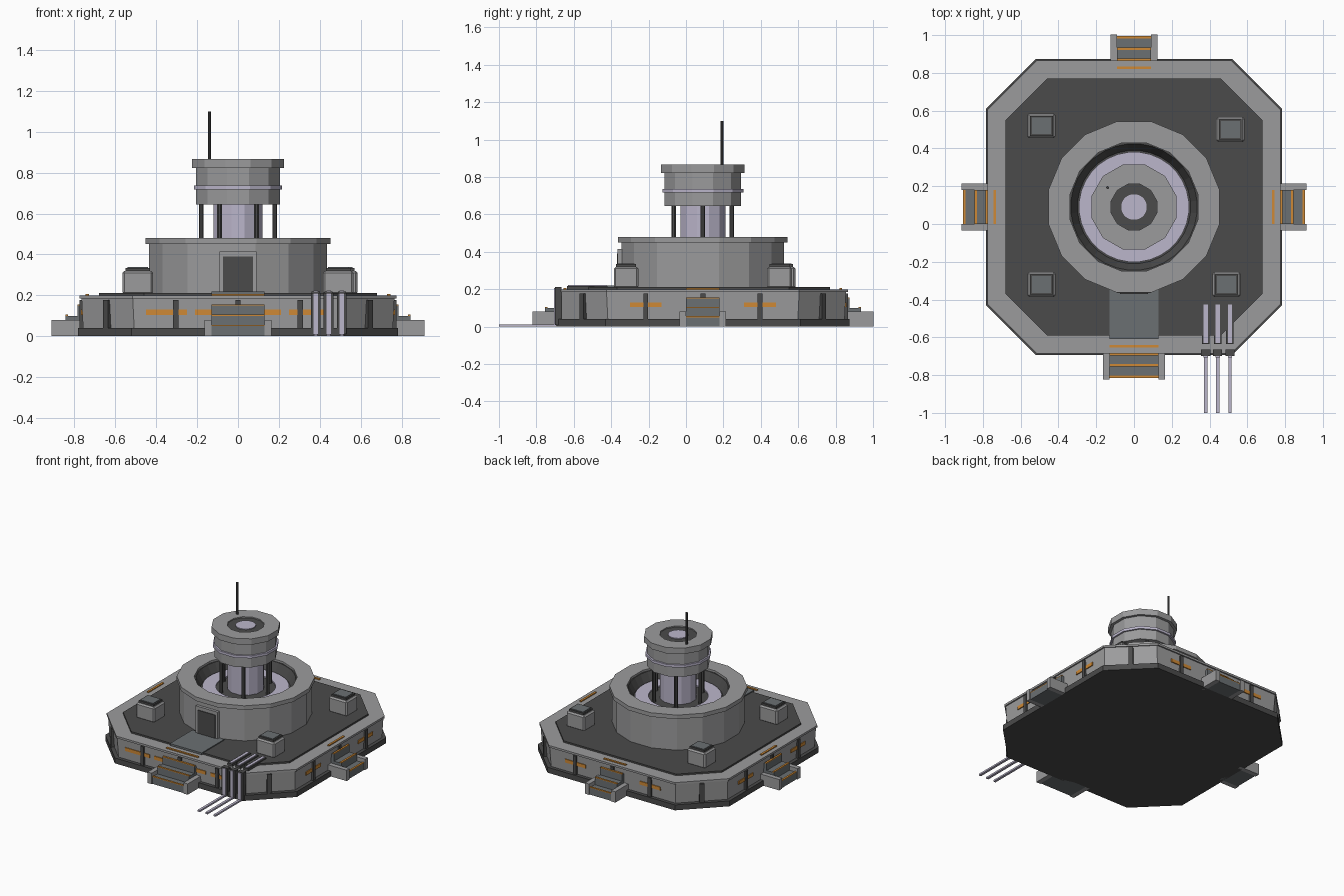
import bpy, bmesh, math
from mathutils import Matrix, Vector

if "Cube" in bpy.data.objects:
    bpy.data.objects.remove(bpy.data.objects["Cube"])

CY = 0.09  # y of the building's axis


def material(name, r, g, b):
    m = bpy.data.materials.new(name)
    m.diffuse_color = (r, g, b, 1)
    m.use_nodes = True
    m.node_tree.nodes["Principled BSDF"].inputs["Base Color"].default_value = m.diffuse_color
    return m


GREY = material("concrete grey", 0.33, 0.33, 0.335)
DARK = material("charcoal", 0.07, 0.07, 0.07)
STEEL = material("steel grey", 0.145, 0.16, 0.17)
LILAC = material("pale lilac", 0.50, 0.47, 0.60)
ORANGE = material("orange", 0.62, 0.25, 0.035)


def finish(name, bm, mat, matrix=None):
    bmesh.ops.recalc_face_normals(bm, faces=bm.faces)
    me = bpy.data.meshes.new(name)
    bm.to_mesh(me)
    bm.free()
    me.materials.append(mat)
    ob = bpy.data.objects.new(name, me)
    bpy.context.collection.objects.link(ob)
    if matrix:
        ob.matrix_world = matrix
    return ob


def box(name, x, y, z, mat, matrix=None):
    """Box from (min, max) ranges."""
    bm = bmesh.new()
    bmesh.ops.create_cube(bm, size=1)
    for v in bm.verts:
        v.co = Vector([(a + b) / 2 + c * (b - a) for c, (a, b) in zip(v.co, (x, y, z))])
    return finish(name, bm, mat, matrix)


def lathe(name, profile, n, mat, x=0, y=CY):
    """Closed (r, z) profile turned around a vertical axis in n flat sides."""
    bm = bmesh.new()
    rings = []
    for r, z in profile:
        angles = [(i + 0.5) * math.tau / n for i in range(n)]
        rings.append([bm.verts.new((r * math.cos(a), r * math.sin(a), z)) for a in angles])
    for k, ring in enumerate(rings):
        nxt = rings[(k + 1) % len(rings)]
        if profile[k][0] == profile[(k + 1) % len(rings)][0] == 0:
            continue
        for i in range(n):
            j = (i + 1) % n
            bm.faces.new((ring[i], ring[j], nxt[j], nxt[i]))
    bmesh.ops.remove_doubles(bm, verts=bm.verts, dist=1e-5)
    return finish(name, bm, mat, Matrix.Translation((x, y, 0)))


def cylinder(name, r, z0, z1, n, mat, x=0, y=CY):
    return lathe(name, [(0, z0), (r, z0), (r, z1), (0, z1)], n, mat, x, y)


def octagon(name, half, cut, z0, z1, mat, half_top=None):
    """Square slab with cut corners."""
    bm = bmesh.new()
    rings = []
    for z, h in ((z0, half), (z1, half_top or half)):
        c = h - cut
        pts = [(h, -c), (h, c), (c, h), (-c, h), (-h, c), (-h, -c), (-c, -h), (c, -h)]
        rings.append([bm.verts.new((px, py, z)) for px, py in pts])
    bm.faces.new(rings[0])
    bm.faces.new(rings[1])
    for i in range(8):
        j = (i + 1) % 8
        bm.faces.new((rings[0][i], rings[0][j], rings[1][j], rings[1][i]))
    return finish(name, bm, mat, Matrix.Translation((0, CY, 0)))


def side(k):
    """Frame of wall k (0 is the front), with -y pointing outwards."""
    return Matrix.Translation((0, CY, 0)) @ Matrix.Rotation(k * math.pi / 2, 4, 'Z')


# Platform
octagon("base_plinth", 0.783, 0.262, 0, 0.04, DARK)
octagon("platform_wall", 0.758, 0.25, 0.04, 0.185, GREY, 0.765)
octagon("platform_rim", 0.775, 0.26, 0.185, 0.2, GREY)
octagon("deck", 0.68, 0.22, 0.195, 0.212, DARK)

# Wall pillars, light strips and stairs on all four sides
for k in range(4):
    m = side(k)
    for px in (-0.305, 0, 0.305):
        box("wall_pillar", (px - 0.013, px + 0.013), (-0.775, -0.74), (0.04, 0.178), DARK, m)
    corner = m @ Matrix.Rotation(math.pi / 4, 4, 'Z')
    box("corner_pillar", (-0.016, 0.016), (-0.917, -0.87), (0.04, 0.178), DARK, corner)
    strips = [(-0.45, -0.25), (-0.21, 0.21), (0.25, 0.45)] if k == 0 else \
        [(-0.39, -0.22), (0.22, 0.39)]
    for s in strips:
        box("light_strip", s, (-0.768, -0.75), (0.105, 0.13), ORANGE, m)

    w = 0.13 if k == 0 else 0.09
    for i in range(3):
        y0 = -0.905 + i * 0.06
        top = 0.05 * (i + 1)
        box("stair_step", (-w, w), (y0, -0.75), (0, top), STEEL, m)
        box("step_edge", (-w, w), (y0, y0 + 0.014), (top, top + 0.006), ORANGE, m)
    box("landing_edge", (-w, w), (-0.745, -0.73), (0.2, 0.207), ORANGE, m)
    for s in (-1, 1):
        xs = sorted((s * w, s * (w + 0.034)))
        box("stair_cheek", xs, (-0.912, -0.75), (0, 0.08), GREY, m)

# Round main hall with an open well
lathe("hall_ring", [(0.443, 0.205), (0.443, 0.45), (0.462, 0.45), (0.462, 0.48),
                    (0.345, 0.48), (0.345, 0.205)], 16, GREY)
lathe("well_lining", [(0.35, 0.21), (0.35, 0.465), (0.335, 0.465), (0.30, 0.40),
                      (0.0, 0.40), (0.0, 0.21)], 32, DARK)
lathe("well_glow_ring", [(0.20, 0.395), (0.292, 0.395), (0.292, 0.41), (0.20, 0.41)], 32, LILAC)

# Door and walkway
box("door_frame", (-0.09, 0.09), (-0.365, -0.30), (0.21, 0.415), GREY)
box("door", (-0.073, 0.073), (-0.37, -0.33), (0.212, 0.39), DARK)
box("walkway", (-0.13, 0.13), (-0.61, -0.345), (0.205, 0.219), STEEL)

# Tower shaft and its six posts
cylinder("tower_core", 0.125, 0.40, 0.66, 12, LILAC)
for i in range(6):
    a = i * math.tau / 6
    cylinder("tower_post", 0.013, 0.40, 0.66, 8, DARK,
             0.18 * math.cos(a), CY + 0.18 * math.sin(a))

# Tower head
cylinder("head_lower", 0.212, 0.645, 0.718, 12, GREY)
cylinder("head_light_band", 0.224, 0.718, 0.737, 12, LILAC)
cylinder("head_upper", 0.212, 0.737, 0.825, 12, GREY)
lathe("head_cap", [(0.232, 0.822), (0.232, 0.866), (0.125, 0.866), (0.125, 0.822)], 12, GREY)
cylinder("cap_recess", 0.125, 0.82, 0.858, 24, DARK)
cylinder("cap_light", 0.068, 0.85, 0.864, 24, LILAC)
cylinder("antenna", 0.008, 0.86, 1.1, 8, DARK, -0.14, 0.193)

# Deck units
for ux, uy in ((-0.49, 0.52), (0.51, 0.50), (-0.49, -0.32), (0.49, -0.32)):
    body = box("unit_body", (ux - 0.075, ux + 0.075), (uy - 0.066, uy + 0.066),
               (0.205, 0.32), GREY)
    bev = body.modifiers.new("bevel", 'BEVEL')
    bev.width = 0.01
    bev.segments = 1
    box("unit_cap", (ux - 0.06, ux + 0.06), (uy - 0.053, uy + 0.053), (0.315, 0.334), DARK)
    box("unit_panel", (ux - 0.05, ux + 0.05), (uy - 0.044, uy + 0.044), (0.33, 0.338), STEEL)

# Three conduits running over the deck, down the wall and out along the ground
for px in (0.38, 0.443, 0.508):
    box("conduit_tray", (px - 0.02, px + 0.02), (-0.635, -0.42), (0.198, 0.218), DARK)
    box("conduit_top", (px - 0.011, px + 0.011), (-0.63, -0.425), (0.21, 0.224), LILAC)
    box("conduit_bracket", (px - 0.024, px + 0.024), (-0.70, -0.665), (0.01, 0.212), DARK)
    box("conduit_drop", (px - 0.011, px + 0.011), (-0.707, -0.69), (0.0, 0.208), LILAC)
    box("conduit_ground", (px - 0.009, px + 0.009), (-1.0, -0.69), (0.0, 0.012), LILAC)
